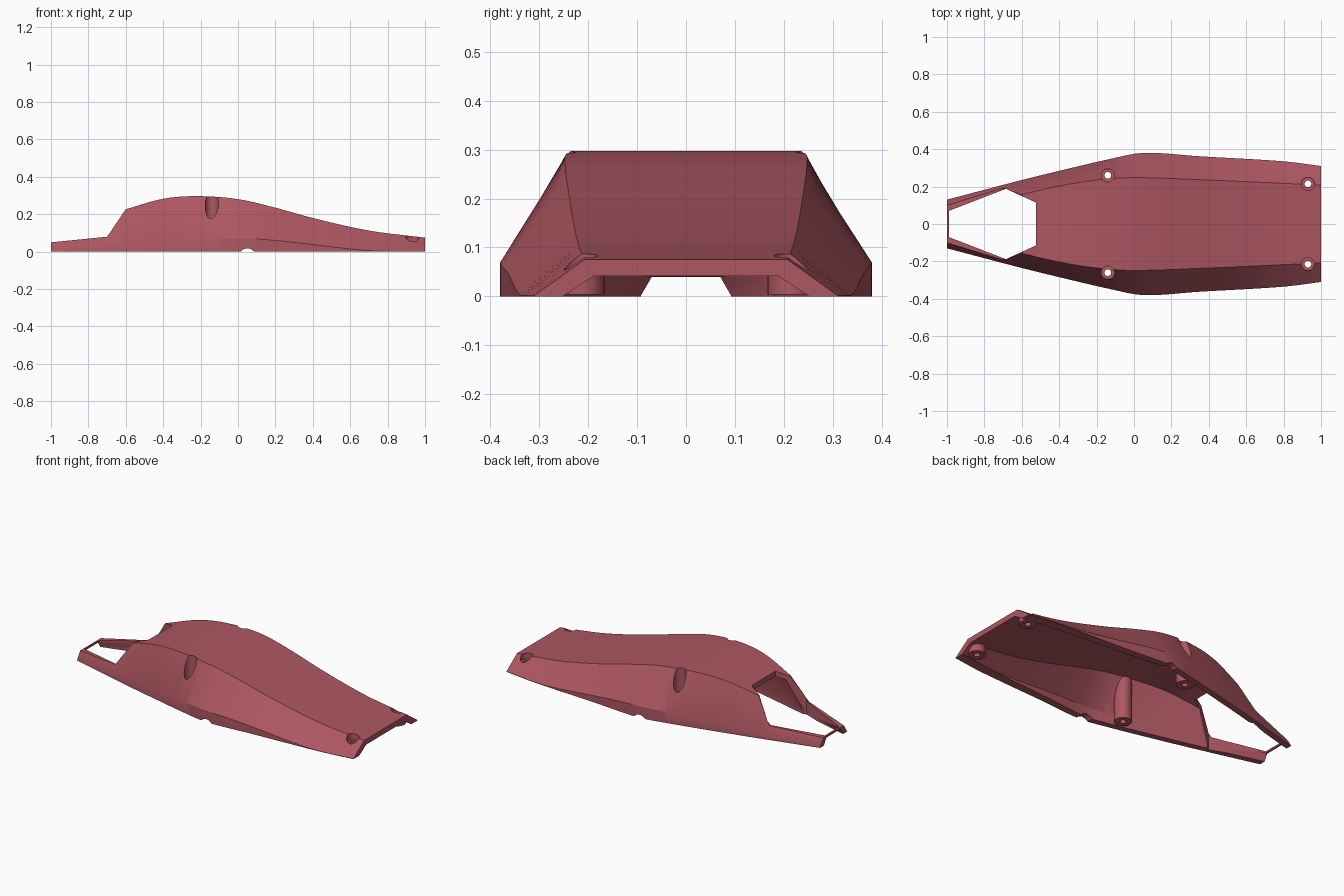
import bpy
import bmesh
from mathutils import Matrix

if "Cube" in bpy.data.objects:
    bpy.data.objects.remove(bpy.data.objects["Cube"], do_unlink=True)

paint = bpy.data.materials.new("dusty_red")
paint.use_nodes = True
paint.diffuse_color = (0.42, 0.095, 0.12, 1)
paint.node_tree.nodes["Principled BSDF"].inputs["Base Color"].default_value = paint.diffuse_color

# Key points (x, value) of the curves that shape the shell
HALF_WIDTH = [(-1, .13), (-.6, .235), (-.3, .308), (-.14, .345), (.05, .38),
              (.35, .362), (.8, .335), (1, .31)]
CHINE_HEIGHT = [(-1, .002), (-.6, .03), (-.2, .062), (.1, .068), (.7, .006), (1, .002)]
ROOF_WIDTH = [(-.6, .157), (-.4, .203), (-.2, .235), (0, .248), (.4, .235), (1, .208)]
ROOF_HEIGHT = [(-.6, .227), (-.4, .283), (-.22, .297), (0, .281), (.2, .235),
               (.4, .18), (.7, .113), (1, .075)]


def curve(points, x):
    """Smooth cubic interpolation through the key points."""
    def slope(i):
        a, b = points[max(i - 1, 0)], points[min(i + 1, len(points) - 1)]
        return (b[1] - a[1]) / (b[0] - a[0])
    i = 0
    while i < len(points) - 2 and x > points[i + 1][0]:
        i += 1
    (x0, v0), (x1, v1) = points[i], points[i + 1]
    h = x1 - x0
    t = (x - x0) / h
    return (v0 * (1 + 2 * t) * (1 - t) ** 2 + v1 * t * t * (3 - 2 * t)
            + h * t * (1 - t) * (slope(i) * (1 - t) - slope(i + 1) * t))


def make_object(name, bm):
    bmesh.ops.recalc_face_normals(bm, faces=bm.faces)
    mesh = bpy.data.meshes.new(name)
    bm.to_mesh(mesh)
    bm.free()
    mesh.materials.append(paint)
    obj = bpy.data.objects.new(name, mesh)
    bpy.context.collection.objects.link(obj)
    return obj


def loft(name, sections):
    """Join equal cross-sections into a closed solid."""
    bm = bmesh.new()
    rings = [[bm.verts.new(p) for p in s] for s in sections]
    n = len(rings[0])
    for a, b in zip(rings, rings[1:]):
        for i in range(n):
            j = (i + 1) % n
            bm.faces.new((a[i], a[j], b[j], b[i]))
    bm.faces.new(rings[0])
    bm.faces.new(rings[-1])
    return make_object(name, bm)


def cylinder(name, x, y, radius, low, high):
    bm = bmesh.new()
    bmesh.ops.create_cone(bm, cap_ends=True, segments=32, radius1=radius, radius2=radius,
                          depth=high - low,
                          matrix=Matrix.Translation((x, y, (low + high) / 2)))
    return make_object(name, bm)


def cut(target, cutter):
    mod = target.modifiers.new("cut", "BOOLEAN")
    mod.operation = "DIFFERENCE"
    mod.solver = "EXACT"
    mod.object = cutter
    bpy.context.view_layer.update()
    with bpy.context.temp_override(object=target, active_object=target):
        bpy.ops.object.modifier_apply(modifier=mod.name)
    bpy.data.objects.remove(cutter, do_unlink=True)


def section(x, width, chine, roof_y, roof_z, floor):
    half = [(width, floor), (width, chine), (roof_y, roof_z)]
    return [(x, y, z) for y, z in half] + [(x, -y, z) for y, z in reversed(half)]


# Stations: two for the low nose, then evenly spaced along the hump
stations = [(-1, .1, .05, .01, .03), (-.7, .192, .08, .03, .025)]
for k in range(41):
    x = -.6 + 1.6 * k / 40
    stations.append((x, curve(ROOF_WIDTH, x), curve(ROOF_HEIGHT, x), .033, .02))

outer, inner = [], []
for x, roof_y, roof_z, roof_gap, side_gap in stations:
    width, chine = curve(HALF_WIDTH, x), curve(CHINE_HEIGHT, x)
    outer.append(section(x, width, chine, roof_y, roof_z, 0))
    wall = .038 + .022 * max(0, x)
    inner.append(section(x, width - wall, chine * .9, roof_y - side_gap,
                         roof_z - roof_gap, -.05))

# The cavity runs out through both ends
inner.insert(0, [(x - .05, y, z) for x, y, z in inner[0]])
inner.append([(x + .05, y, z) for x, y, z in inner[-1]])

shell = loft("cover_shell", outer)
cavity = loft("cavity_cutter", inner)

# Screw bosses stay as solid posts inside the cavity
BOSSES = [(-.14, .26, .15), (.93, .215, .045)]
posts = [(x, side * y, seat) for x, y, seat in BOSSES for side in (-1, 1)]
for x, y, seat in posts:
    cut(cavity, cylinder("boss_post", x, y, .048, .004, .5))
cut(shell, cavity)

# Screw head pockets and through holes
for x, y, seat in posts:
    cut(shell, cylinder("screw_pocket", x, y, .035, seat, .5))
    cut(shell, cylinder("screw_hole", x, y, .018, -.1, .4))

# Six-sided opening through the nose
edge = [(-.99, .07), (-.685, .188), (-.525, .115)]
outline = edge + [(x, -y) for x, y in reversed(edge)]
cut(shell, loft("nose_opening", [[(x, y, z) for x, y in outline] for z in (-.2, .5)]))

# Small round notch across the bottom rim
notch = cylinder("rim_notch", 0, 0, .045, -.6, .6)
notch.data.transform(Matrix.Translation((.05, 0, -.027)) @ Matrix.Rotation(1.5708, 4, "X"))
cut(shell, notch)

# Smooth flowing panels with crisp edges
bpy.ops.object.select_all(action="DESELECT")
shell.select_set(True)
bpy.context.view_layer.objects.active = shell
bpy.ops.object.shade_smooth_by_angle(angle=.45)
